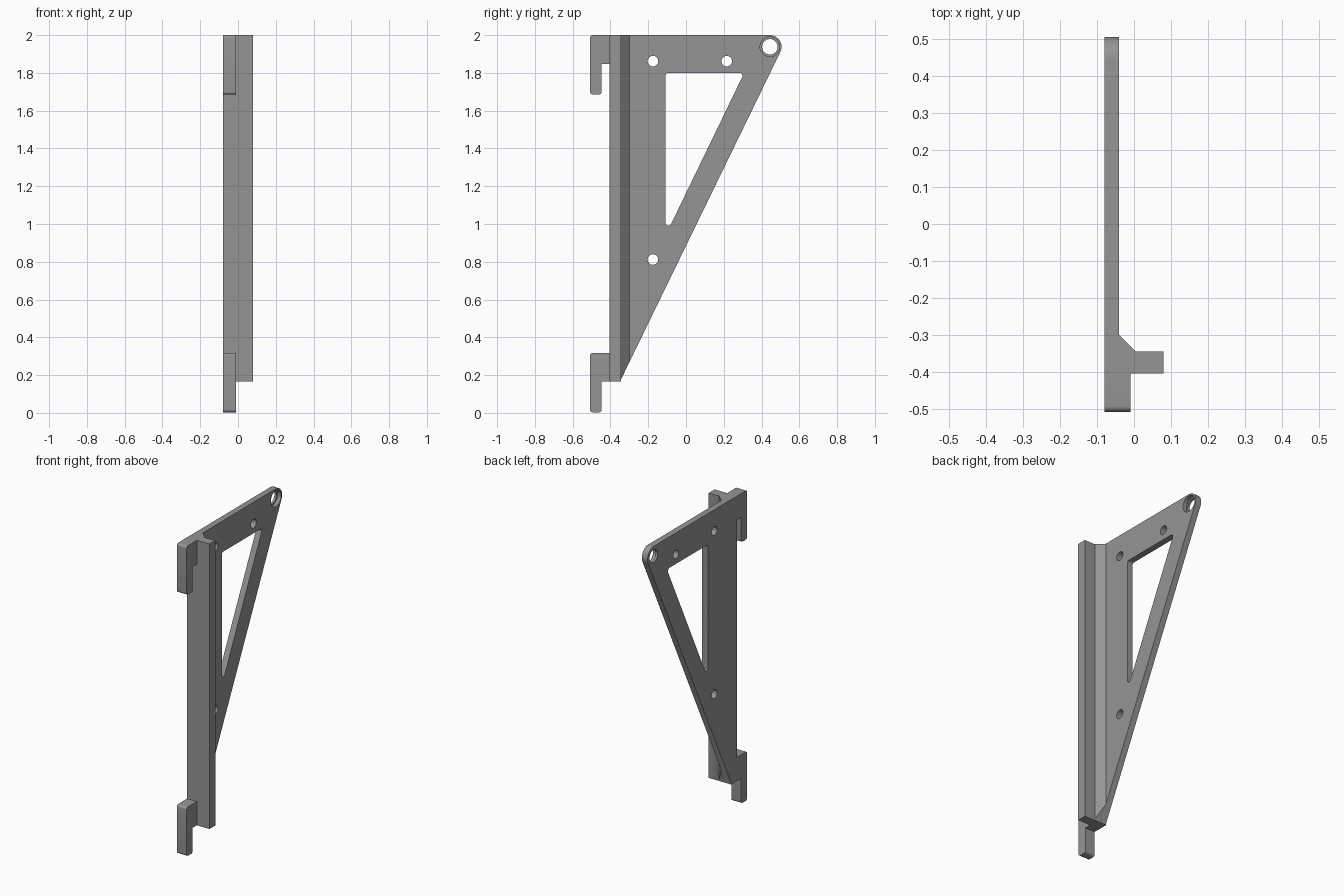
import bpy, bmesh, math
from mathutils import Vector

if "Cube" in bpy.data.objects:
    bpy.data.objects.remove(bpy.data.objects["Cube"])

grey = bpy.data.materials.new("grey metal")
grey.diffuse_color = (0.3, 0.3, 0.3, 1)
grey.use_nodes = True
grey.node_tree.nodes["Principled BSDF"].inputs["Base Color"].default_value = grey.diffuse_color

FOOT = (-0.35, 0.165)              # start of the sloping edge
EYE, EYE_R = (0.444, 1.938), 0.062  # rounded tip around the eyelet
SLOPE = 2.058


def rounded(corners, steps=6):
    """Outline from (y, z, radius) corners, each replaced by an arc."""
    out = []
    n = len(corners)
    for i, (y, z, r) in enumerate(corners):
        p = Vector((y, z))
        if r == 0:
            out.append(p)
            continue
        a = (Vector(corners[i - 1][:2]) - p).normalized()
        b = (Vector(corners[(i + 1) % n][:2]) - p).normalized()
        half = a.angle(b) / 2
        c = p + (a + b).normalized() * (r / math.sin(half))
        v0 = p + a * (r / math.tan(half)) - c
        v1 = p + b * (r / math.tan(half)) - c
        for k in range(steps + 1):
            t = k / steps
            v = (v0 * (1 - t) + v1 * t) if 0 < t < 1 else (v0 if t == 0 else v1)
            out.append(c + v.normalized() * r)
    return out


def circle(y, z, r, n=32):
    return [(y + r * math.cos(2 * math.pi * i / n),
             z + r * math.sin(2 * math.pi * i / n)) for i in range(n)]


def solid(name, start, end):
    """Closed solid between two matching outlines."""
    bm = bmesh.new()
    a = [bm.verts.new(p) for p in start]
    b = [bm.verts.new(p) for p in end]
    bm.faces.new(a)
    bm.faces.new(b)
    for i in range(len(a)):
        j = (i + 1) % len(a)
        bm.faces.new((a[i], a[j], b[j], b[i]))
    bmesh.ops.recalc_face_normals(bm, faces=bm.faces)
    me = bpy.data.meshes.new(name)
    bm.to_mesh(me)
    bm.free()
    me.materials.append(grey)
    ob = bpy.data.objects.new(name, me)
    bpy.context.collection.objects.link(ob)
    return ob


def side_prism(name, pts, x0, x1):
    return solid(name, [(x0, y, z) for y, z in pts], [(x1, y, z) for y, z in pts])


def combine(target, other, operation):
    mod = target.modifiers.new(operation, 'BOOLEAN')
    mod.operation, mod.solver, mod.object = operation, 'EXACT', other
    bpy.context.view_layer.objects.active = target
    bpy.ops.object.modifier_apply(modifier=mod.name)
    bpy.data.objects.remove(other)


# Triangular plate with a rounded tip
low = math.atan(SLOPE) - math.pi / 2
tip = [(EYE[0] + EYE_R * math.cos(low + (math.pi / 2 - low) * i / 16),
        EYE[1] + EYE_R * math.sin(low + (math.pi / 2 - low) * i / 16)) for i in range(17)]
bracket = side_prism("bracket", [(-0.38, 2), (-0.38, FOOT[1]), FOOT] + tip, -0.08, -0.04)

# Window, bolt holes and stepped eyelet
window = rounded([(-0.108, 1.8, 0.015), (-0.108, 0.94, 0.015), (0.308, 1.8, 0.015)])
cuts = [(window, -0.1)]
cuts += [(circle(y, z, 0.028), -0.1) for y, z in ((-0.175, 1.862), (0.216, 1.862), (-0.175, 0.812))]
cuts += [(circle(*EYE, 0.041), -0.1), (circle(*EYE, 0.052), -0.065)]
for pts, x0 in cuts:
    combine(bracket, side_prism("cutter", pts, x0, 0), 'DIFFERENCE')

# Upright flange
combine(bracket, side_prism("flange", [(-0.405, 0.165), (-0.345, 0.165), (-0.345, 2), (-0.405, 2)],
                            -0.08, 0.08), 'UNION')

# Sloped web in the corner, its foot following the sloping edge
web = [(-0.06, -0.35), (0.01, -0.35), (-0.04, -0.30), (-0.06, -0.30)]
combine(bracket, solid("web", [(x, y, FOOT[1] + (y - FOOT[0]) * SLOPE) for x, y in web],
                       [(x, y, 2) for x, y in web]), 'UNION')

# Two hanging hooks
for top in (2.0, 0.318):
    hook = rounded([(-0.36, top, 0), (-0.508, top, 0.015), (-0.508, top - 0.315, 0.015),
                    (-0.447, top - 0.315, 0.015), (-0.447, top - 0.153, 0), (-0.36, top - 0.153, 0)])
    low_z = min(p[1] for p in hook)
    hook = [(y, max(z, 0)) if low_z < 0 else (y, z) for y, z in hook]
    combine(bracket, side_prism("hook", hook, -0.08, -0.01), 'UNION')

# Smooth the curved walls, keep the edges sharp
bpy.ops.object.select_all(action='DESELECT')
bracket.select_set(True)
bpy.context.view_layer.objects.active = bracket
bpy.ops.object.shade_smooth_by_angle(angle=math.radians(30))
